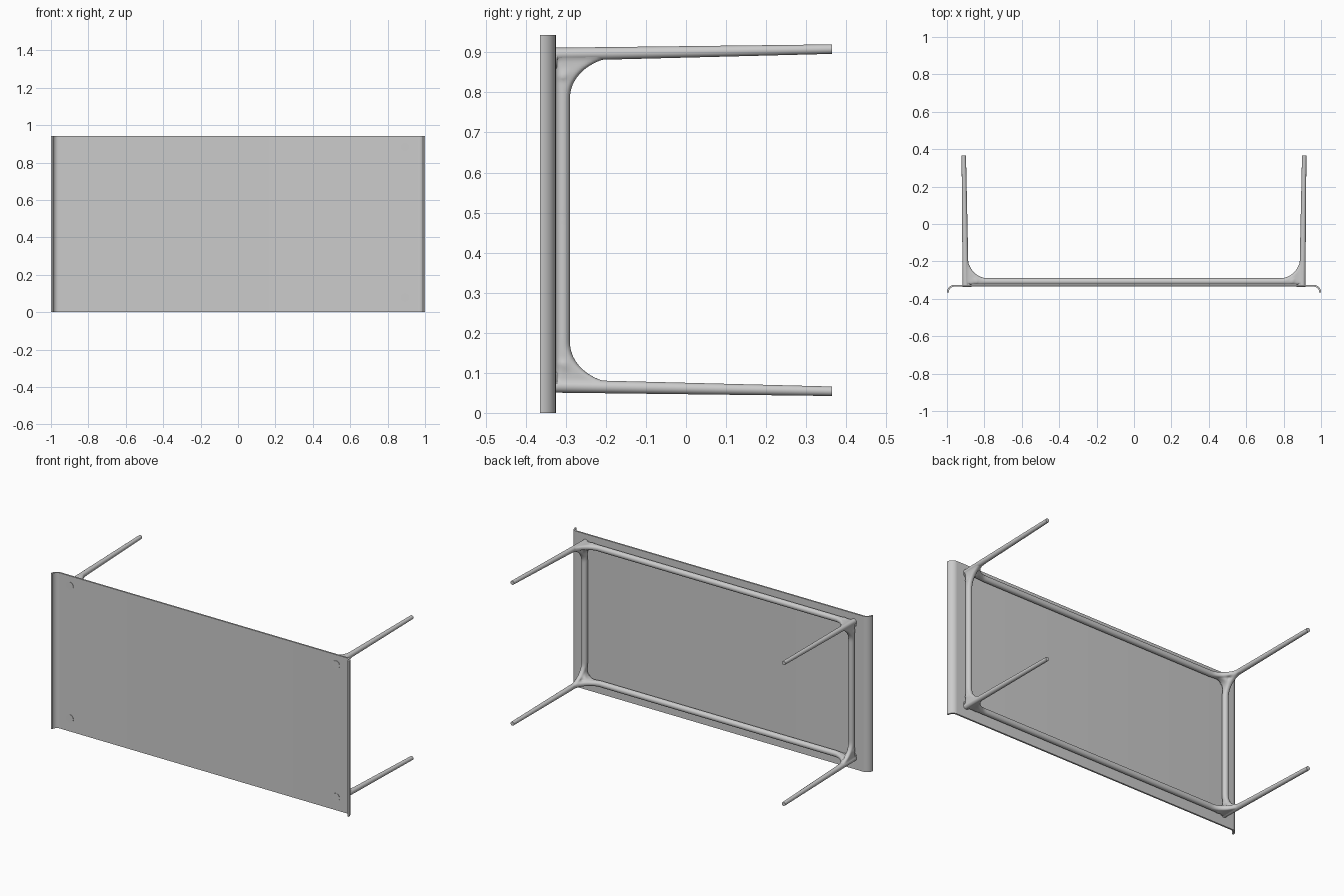
import bpy, bmesh
from math import sin, cos, pi, sqrt
from mathutils import Vector, Matrix

if "Cube" in bpy.data.objects:
    bpy.data.objects.remove(bpy.data.objects["Cube"])

Y0 = -0.325          # back of the panel, where the frame sits
ZC = 0.481           # height of the frame centre
RAIL_X, RAIL_Z = 0.898, 0.413
R = 0.0185           # rail half width
RAIL_H = 0.036


def make_object(name, bm, angle=0.6):
    bmesh.ops.recalc_face_normals(bm, faces=bm.faces[:])
    me = bpy.data.meshes.new(name)
    bm.to_mesh(me)
    bm.free()
    ob = bpy.data.objects.new(name, me)
    bpy.context.collection.objects.link(ob)
    bpy.ops.object.select_all(action='DESELECT')
    bpy.context.view_layer.objects.active = ob
    ob.select_set(True)
    bpy.ops.object.shade_smooth_by_angle(angle=angle)
    return ob


def loft(bm, rings):
    vs = [[bm.verts.new(p) for p in r] for r in rings]
    n = len(vs[0])
    for a, b in zip(vs, vs[1:]):
        for i in range(n):
            j = (i + 1) % n
            bm.faces.new((a[i], a[j], b[j], b[i]))
    bm.faces.new(vs[0][::-1])
    bm.faces.new(vs[-1])


def stadium(centre, side, height, w):
    """Rounded upright section standing on the panel, rising along +y."""
    c, pts = Vector(centre), []
    r = min(w, height / 2)
    for i in range(20):
        a = 2 * pi * (i + 0.5) / 20
        mid = height - r if sin(a) > 0 else r
        pts.append(c + side * (w * cos(a)) + Vector((0, mid + r * sin(a), 0)))
    return pts


def circle(centre, r, n=24):
    return [Vector(centre) + Vector((r * cos(2 * pi * i / n), 0, r * sin(2 * pi * i / n)))
            for i in range(n)]


def rail(bm, along, across, offset, p0, p1, rise):
    """Half a rail, sweeping up into the leg at its end."""
    rings = [stadium(across * offset + along * -0.01 + Vector((0, Y0, 0)), across, RAIL_H, R)]
    for i in range(17):
        u = sin(i / 16 * pi / 2)
        h = RAIL_H + rise * (1 - sqrt(max(0, 1 - u * u)))
        c = across * (offset + 0.004 * u) + along * (p0 + (p1 - p0) * u)
        rings.append(stadium(c + Vector((0, Y0, 0)), across, h, R - 0.006 * u))
    loft(bm, rings)


# leg axis from the panel to the tip (one quarter)
LEG_A, LEG_B = Vector((0.900, Y0, 0.414)), Vector((0.910, 0.365, 0.427))
RA, RB = 0.0165, 0.0118
X, Z = Vector((1, 0, 0)), Vector((0, 0, 1))

# blended frame: rails, corner webs and leg sockets
frame = bmesh.new()
for sx in (1, -1):
    for sz in (1, -1):
        q = bmesh.new()
        rail(q, X, Z, RAIL_Z - 0.003, 0.785, 0.893, 0.13)
        rail(q, Z, X, RAIL_X - 0.003, 0.305, 0.408, 0.13)
        f = 0.06
        web = []
        for i in range(13):
            a = pi / 2 * i / 12
            d = Vector((cos(a), 0, sin(a)))
            c = Vector((RAIL_X - f, Y0, RAIL_Z - f)) + d * f
            web.append(stadium(c, d, RAIL_H + 0.025 * sin(2 * a), R))
        loft(q, web)
        loft(q, [circle(LEG_A.lerp(LEG_B, t), RA + (RB - RA) * t) for t in (0, 0.15, 0.3)])
        bmesh.ops.recalc_face_normals(q, faces=q.faces[:])
        bmesh.ops.transform(q, matrix=Matrix.Translation((0, 0, ZC)) @ Matrix.Diagonal((sx, 1, sz, 1)),
                            verts=q.verts[:])
        if sx * sz < 0:
            bmesh.ops.reverse_faces(q, faces=q.faces[:])
        me = bpy.data.meshes.new("quarter")
        q.to_mesh(me)
        q.free()
        frame.from_mesh(me)
        bpy.data.meshes.remove(me)
ob = make_object("frame", frame)
m = ob.modifiers.new("blend", 'REMESH')
m.mode, m.voxel_size, m.use_smooth_shade = 'VOXEL', 0.005, True
m = ob.modifiers.new("soften", 'SMOOTH')
m.factor, m.iterations = 0.5, 6

# legs and the round fixings showing on the panel's face
for sx, side in ((1, "right"), (-1, "left")):
    for sz, level in ((1, "upper"), (-1, "lower")):
        mat = Matrix.Translation((0, 0, ZC)) @ Matrix.Diagonal((sx, 1, sz, 1))
        bm = bmesh.new()
        loft(bm, [circle(LEG_A, RA), circle(LEG_B, RB)])
        bmesh.ops.transform(bm, matrix=mat, verts=bm.verts[:])
        make_object(f"leg_{level}_{side}", bm)
        bm = bmesh.new()
        loft(bm, [circle((0.893, y, 0.402), 0.024) for y in (-0.337, -0.322)])
        bmesh.ops.transform(bm, matrix=mat, verts=bm.verts[:])
        make_object(f"fixing_{level}_{side}", bm)

# thin panel with curled ends
arc = [pi / 2 * i / 12 for i in range(13)]
half_outer = [(0.96 + 0.04 * sin(a), -0.365 + 0.04 * cos(a)) for a in arc]
half_inner = [(0.96 + 0.03 * sin(a), -0.365 + 0.03 * cos(a)) for a in arc]
back = [(-x, y) for x, y in half_outer[::-1]] + half_outer
face = half_inner[::-1] + [(-x, y) for x, y in half_inner]
bm = bmesh.new()
loft(bm, [[(x, y, z) for x, y in back + face] for z in (0, 0.943)])
make_object("table_top", bm)
